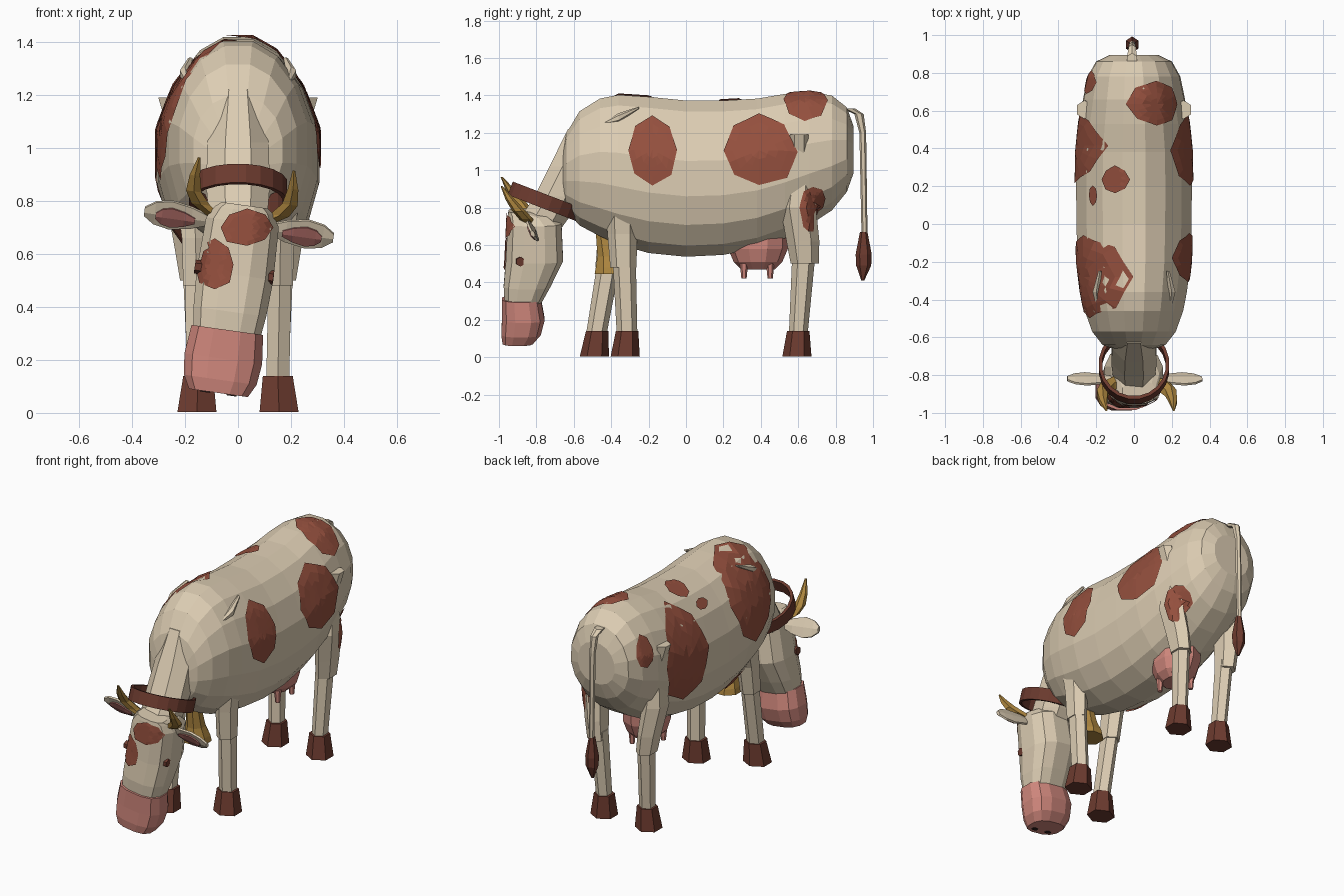
import bpy, bmesh, math, random
from math import sin, cos, pi, radians
from mathutils import Vector, Matrix
from mathutils.bvhtree import BVHTree

random.seed(4)
if "Cube" in bpy.data.objects:
    bpy.data.objects.remove(bpy.data.objects["Cube"])


def material(name, r, g, b):
    m = bpy.data.materials.new(name)
    m.use_nodes = True
    m.diffuse_color = (r, g, b, 1)
    m.node_tree.nodes["Principled BSDF"].inputs["Base Color"].default_value = (r, g, b, 1)
    return m


CREAM = material("cream hide", .72, .61, .45)
PATCH = material("red brown patch", .30, .08, .048)
DARK = material("dark brown", .15, .043, .028)
PINK = material("pink skin", .62, .24, .20)
INNER = material("inner ear pink", .40, .14, .125)
GOLD = material("horn gold", .42, .24, .05)
BLACK = material("nostril black", .025, .012, .01)

X, Y, Z = Vector((1, 0, 0)), Vector((0, 1, 0)), Vector((0, 0, 1))
# Slight sideways tilt shared by all head parts
PIVOT = Vector((0, 0, .6))
TILT = Matrix.Translation(PIVOT) @ Matrix.Rotation(radians(8), 4, 'Y') @ Matrix.Translation(-PIVOT)


def finish(name, bm, mat, tilt=False):
    bmesh.ops.recalc_face_normals(bm, faces=bm.faces)
    if tilt:
        bm.transform(TILT)
    me = bpy.data.meshes.new(name)
    bm.to_mesh(me)
    bm.free()
    me.materials.append(mat)
    ob = bpy.data.objects.new(name, me)
    bpy.context.collection.objects.link(ob)
    return ob


def power(c, p):
    return math.copysign(abs(c) ** p, c)


def loft(name, sections, mat, n=6, u=X, v=Y, p=1.0, caps=True, tilt=False):
    """Skin rings given as (x, y, z, radius along u, radius along v)."""
    bm = bmesh.new()
    rings = []
    for x, y, z, ru, rv in sections:
        angles = [2 * pi * (i + .5) / n for i in range(n)]
        rings.append([bm.verts.new(Vector((x, y, z)) + u * ru * power(cos(a), p)
                                   + v * rv * power(sin(a), p)) for a in angles])
    for a, b in zip(rings, rings[1:]):
        for i in range(n):
            j = (i + 1) % n
            bm.faces.new((a[i], a[j], b[j], b[i]))
    if caps:
        bm.faces.new(rings[0])
        bm.faces.new(rings[-1])
    return finish(name, bm, mat, tilt)


def tree(*obs):
    bm = bmesh.new()
    for ob in obs:
        bm.from_mesh(ob.data)
    t = BVHTree.FromBMesh(bm)
    bm.free()
    return t


def patch(name, surface, ray, cu, cv, ru, rv, n=8):
    """Thin irregular plate laid on a surface; ray(u, v) gives origin and direction."""
    bm = bmesh.new()
    wobble = [random.uniform(.94, 1.1) for _ in range(n)]

    def point(u, v):
        origin, d = ray(u, v)
        hit = surface.ray_cast(origin, d)[0]
        return bm.verts.new(hit - d * .008) if hit else None

    centre, inner = point(cu, cv), None
    for k in (.25, .5, .75, 1):
        ring = []
        for i in range(n * 2):
            a = pi * i / n
            w = wobble[i // 2] if i % 2 == 0 else (wobble[i // 2] + wobble[(i // 2 + 1) % n]) / 2 * cos(pi / n)
            ring.append(point(cu + ru * w * k * cos(a), cv + rv * w * k * sin(a)))
        for i in range(n * 2):
            j = (i + 1) % (n * 2)
            f = (inner[i], ring[i], ring[j], inner[j]) if inner else (centre, ring[i], ring[j])
            if all(f):
                bm.faces.new(f)
        inner = ring
    finish(name, bm, PATCH)


# Barrel body: y, top, bottom, half width
profile = [(-.665, 1.08, .84, .10), (-.64, 1.2, .78, .17), (-.57, 1.32, .70, .225), (-.46, 1.39, .64, .265),
           (-.36, 1.41, .595, .285), (-.2, 1.4, .55, .305), (0, 1.38, .53, .31), (.2, 1.38, .54, .312),
           (.38, 1.39, .575, .31), (.53, 1.415, .63, .295), (.66, 1.425, .70, .275), (.78, 1.405, .78, .25),
           (.86, 1.34, .88, .205), (.895, 1.24, .98, .13)]
body = loft("body", [(0, y, (t + b) / 2, w, (t - b) / 2) for y, t, b, w in profile],
            CREAM, n=16, v=Z, p=.92)
for vert in body.data.vertices:   # pear shape: narrower back, fuller belly
    vert.co.x *= 1.0 - .12 * max(0, vert.co.z - 1.1) / .3

# Thighs: sunk into the barrel, with the top corner just showing
thighs = [loft(side + "_thigh", [(s * .262, .605, 1.19, .045, .05), (s * .215, .605, 1.02, .04, .05),
                                 (s * .21, .60, .8, .07, .095), (s * .185, .625, .62, .062, .088),
                                 (s * .17, .635, .5, .056, .075)], CREAM)
          for s, side in ((1, "left"), (-1, "right"))]

# Hide patches wrapped around the barrel: y, angle, y radius, angle radius
body_tree = tree(body)


def around(y, deg):
    d = Vector((cos(radians(deg)), 0, sin(radians(deg))))
    return Vector((0, y, .96)) + d * 2, -d


for name, *spot in [
        ("left_shoulder_patch", -.18, 27, .135, 32), ("left_flank_patch", .39, 26, .195, 34),
        ("rump_patch", .635, 74, .115, 20), ("back_patch", .235, 104, .07, 11),
        ("small_back_patch", .15, 126, .05, 5), ("right_hip_patch", .75, 137, .063, 15),
        ("right_flank_patch", .415, 165, .195, 51), ("right_shoulder_patch", -.28, 142, .22, 52),
        ("right_belly_patch", -.2, 236, .1, 13)]:
    patch(name, body_tree, around, *spot)
patch("left_thigh_patch", tree(body, thighs[0]), around, .68, -30, .068, 20)

# Neck and head
loft("neck", [(0, -.52, 1.22, .09, .12), (0, -.61, 1.02, .125, .13), (0, -.69, .86, .13, .13),
              (0, -.76, .74, .12, .14), (0, -.78, .66, .1, .1)], CREAM, n=8)
head = loft("head", [(0, -.89, .785, .09, .06), (0, -.835, .765, .115, .12), (0, -.81, .72, .142, .148),
                     (0, -.81, .52, .15, .157), (0, -.85, .38, .142, .128), (0, -.872, .29, .13, .1)],
            CREAM, n=12, p=.75, tilt=True)
loft("muzzle", [(0, -.88, .31, .14, .107), (0, -.87, .2, .152, .117), (0, -.882, .12, .142, .108),
                (0, -.9, .07, .115, .083)], PINK, n=12, p=.75, tilt=True)
head_tree = tree(head)


def frontal(x, z):
    return Vector((x, -2, z)), Y.copy()


patch("cheek_patch", head_tree, frontal, -.088, .56, .075, .09)
patch("forehead_patch", head_tree, frontal, .035, .70, .1, .07)

for s, side in ((1, "left"), (-1, "right")):
    # Leaf-shaped ears, facing forward and down
    wide, thick = Vector((0, -.5, .87)), Vector((0, .87, .5))
    leaf = [(.11, .02), (.18, .052), (.26, .07), (.32, .055), (.36, .02)]
    loft(side + "_ear", [(s * x - .012, -.82, .71, r, .012) for x, r in leaf],
         CREAM, n=6, u=wide, v=thick, tilt=True)
    loft(side + "_inner_ear", [(s * (x * .6 + .1) - .012, -.827, .70, r * .68, .009) for x, r in leaf],
         INNER, n=6, u=wide, v=thick, tilt=True)
    loft(side + "_horn", [(s * .08 - .015, -.83, .72, .035, .035), (s * .15 - .015, -.86, .765, .042, .038),
                          (s * .183 - .015, -.895, .81, .034, .036), (s * .187 - .015, -.94, .87, .023, .025),
                          (s * .18 - .015, -.985, .94, .006, .006)], GOLD, n=6, tilt=True)
    loft(side + "_eye", [(s * .11 - .005, -.885, .53, .028, .028), (s * .15 - .005, -.885, .53, .026, .026)],
         DARK, n=6, u=Y, v=Z, tilt=True)
    loft(side + "_nostril", [(s * .05, -.94, .075, .022, .014), (s * .05, -.94, .066, .022, .014)],
         BLACK, n=6, tilt=True)

    # Legs: the right foreleg steps forward
    step = 0 if s > 0 else -1
    loft(side + "_foreleg_upper", [(s * .17, -.34, .80, .07, .09), (s * .16, -.34 + step * .05, .66, .06, .08),
                                   (s * .158, -.335 + step * .08, .48, .056, .07)], CREAM)
    loft(side + "_foreleg_lower", [(s * .158, -.33 + step * .08, .52, .05, .062),
                                   (s * .15, -.315 + step * .165, .12, .05, .055)], CREAM)
    loft(side + "_fore_hoof", [(s * .15, -.315 + step * .16, .14, .065, .06),
                               (s * .155, -.325 + step * .165, .003, .085, .078)], DARK)
    loft(side + "_hind_leg_lower", [(s * .165, .63, .55, .05, .062), (s * .15, .6, .12, .045, .05)], CREAM)
    loft(side + "_hind_hoof", [(s * .15, .6, .14, .06, .06), (s * .155, .593, .003, .08, .078)], DARK)
    loft(side + "_shoulder_ridge", [(s * .19, -.44, 1.25, .01, .006), (s * .2, -.36, 1.28, .022, .025),
                                    (s * .18, -.25, 1.335, .01, .006)], CREAM, v=Z)
    for y in (.31, .45):
        loft(side + "_teat", [(s * .06, y, .5, .022, .022), (s * .06, y, .42, .014, .014)], PINK)

# Udder
loft("udder", [(0, .39, .70, .13, .16), (0, .385, .58, .135, .16), (0, .385, .51, .115, .13),
               (0, .385, .47, .075, .09)], PINK, n=10)

# Tail
loft("tail", [(-.01, .87, 1.33, .03, .035), (-.01, .925, 1.30, .022, .025), (-.01, .945, 1.2, .018, .018),
              (-.01, .955, .62, .014, .016)], CREAM)
loft("tail_tuft", [(-.01, .95, .67, .018, .02), (-.01, .95, .55, .038, .043), (-.01, .95, .49, .036, .04),
                   (-.01, .945, .41, .008, .008)], DARK)

# Sloping collar strap and bell
slope = radians(-21)
across, up = Vector((0, cos(slope), sin(slope))), Vector((0, -sin(slope), cos(slope)))
middle = Vector((0, -.755, .833))
collar = loft("collar", [(*(middle + up * h), .188, .2) for h in (-.038, .038)],
              DARK, n=20, v=across, caps=False)
strap = collar.modifiers.new("thickness", 'SOLIDIFY')
strap.thickness = .018
strap.offset = -1
loft("bell", [(0, -.45, .70, .02, .02), (0, -.44, .66, .045, .045), (0, -.42, .54, .058, .058),
              (0, -.41, .48, .08, .078), (0, -.41, .445, .088, .085)], GOLD, n=8)
